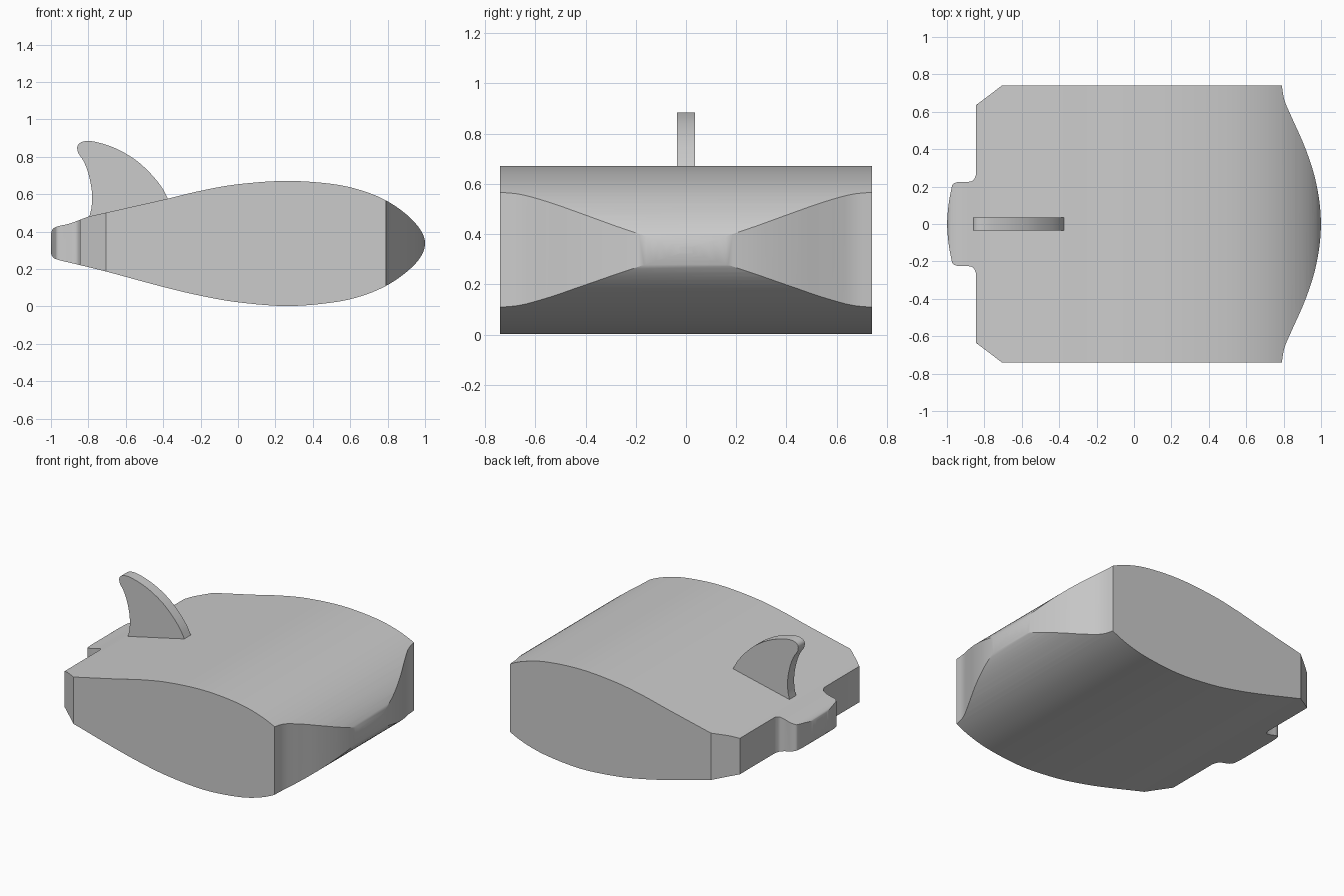
import bpy, bmesh

if "Cube" in bpy.data.objects:
    bpy.data.objects.remove(bpy.data.objects["Cube"])


def spline(pts, n=5):
    """Catmull-Rom curve through the points."""
    out = []
    for i in range(len(pts) - 1):
        p1, p2 = pts[i], pts[i + 1]
        p0 = pts[i - 1] if i else [2 * a - b for a, b in zip(p1, p2)]
        p3 = pts[i + 2] if i + 2 < len(pts) else [2 * b - a for a, b in zip(p1, p2)]
        for k in range(n):
            t = k / n
            out.append(tuple(0.5 * (2 * b + (c - a) * t + (2 * a - 5 * b + 4 * c - d) * t * t
                                    + (3 * b - a - 3 * c + d) * t ** 3)
                             for a, b, c, d in zip(p0, p1, p2, p3)))
    return out + [pts[-1]]


def prism(name, outline, lo, hi, place):
    """Extrude a closed 2D outline from lo to hi; place maps (u, v, w) to xyz."""
    bm = bmesh.new()
    face = bm.faces.new([bm.verts.new(place(u, v, lo)) for u, v in outline])
    ext = bmesh.ops.extrude_face_region(bm, geom=[face])
    step = [b - a for a, b in zip(place(0, 0, lo), place(0, 0, hi))]
    bmesh.ops.translate(bm, vec=step, verts=[g for g in ext["geom"] if isinstance(g, bmesh.types.BMVert)])
    bmesh.ops.recalc_face_normals(bm, faces=bm.faces[:])
    mesh = bpy.data.meshes.new(name)
    bm.to_mesh(mesh)
    bm.free()
    obj = bpy.data.objects.new(name, mesh)
    bpy.context.collection.objects.link(obj)
    return obj


def smooth(obj):
    bpy.ops.object.select_all(action='DESELECT')
    obj.select_set(True)
    bpy.context.view_layer.objects.active = obj
    bpy.ops.object.shade_smooth_by_angle(angle=0.5)


side = lambda u, v, w: (u, w, v)
plan = lambda u, v, w: (u, v, w)

# Side profile of the body
back = spline([(-1.002, 0.38), (-0.993, 0.41), (-0.965, 0.428), (-0.9, 0.443), (-0.8, 0.48)], 3)
top = spline([(-0.8, 0.48), (-0.6, 0.525), (-0.38, 0.575), (-0.2, 0.618), (0, 0.653), (0.26, 0.671),
              (0.5, 0.655), (0.66, 0.62), (0.79, 0.567), (0.9, 0.492), (0.975, 0.41), (1, 0.337),
              (0.975, 0.262), (0.9, 0.183), (0.79, 0.109), (0.66, 0.055), (0.5, 0.02), (0.26, 0.002),
              (0, 0.022), (-0.2, 0.057), (-0.4, 0.104), (-0.7, 0.185), (-0.85, 0.222), (-0.965, 0.25),
              (-0.993, 0.268), (-1.002, 0.295)])
body = prism("body", back[:-1] + top, -0.9, 0.9, side)

# Top outline of the body, half of it mirrored across y
half = spline([(-1, 0), (-0.992, 0.1), (-0.975, 0.195), (-0.966, 0.215), (-0.945, 0.224)], 4)
half += spline([(-0.89, 0.224), (-0.86, 0.233), (-0.845, 0.262)], 4)
half += [(-0.845, 0.635), (-0.705, 0.741)]
half += spline([(0.79, 0.741), (0.805, 0.66), (0.85, 0.555), (0.91, 0.42), (0.96, 0.275), (0.99, 0.13), (1.001, 0)], 5)
outline = half + [(x, -y) for x, y in half[-2:0:-1]]
cutter = prism("outline_cutter", outline, -0.3, 1.0, plan)
cutter.hide_render = True

# Body = side profile intersected with top outline
mod = body.modifiers.new("trim", 'BOOLEAN')
mod.operation, mod.solver, mod.object = 'INTERSECT', 'EXACT', cutter
dg = bpy.context.evaluated_depsgraph_get()
trimmed = bpy.data.meshes.new_from_object(body.evaluated_get(dg))
body.modifiers.clear()
body.data = trimmed
bpy.data.objects.remove(cutter)
smooth(body)

# Dorsal fin
edge = spline([(-0.795, 0.478), (-0.782, 0.54), (-0.782, 0.62), (-0.80, 0.71), (-0.825, 0.775), (-0.856, 0.825),
               (-0.855, 0.865), (-0.815, 0.884), (-0.75, 0.877), (-0.65, 0.843), (-0.55, 0.785),
               (-0.47, 0.713), (-0.41, 0.64), (-0.373, 0.573)], 4)
fin = prism("fin", edge, -0.035, 0.035, side)
smooth(fin)
